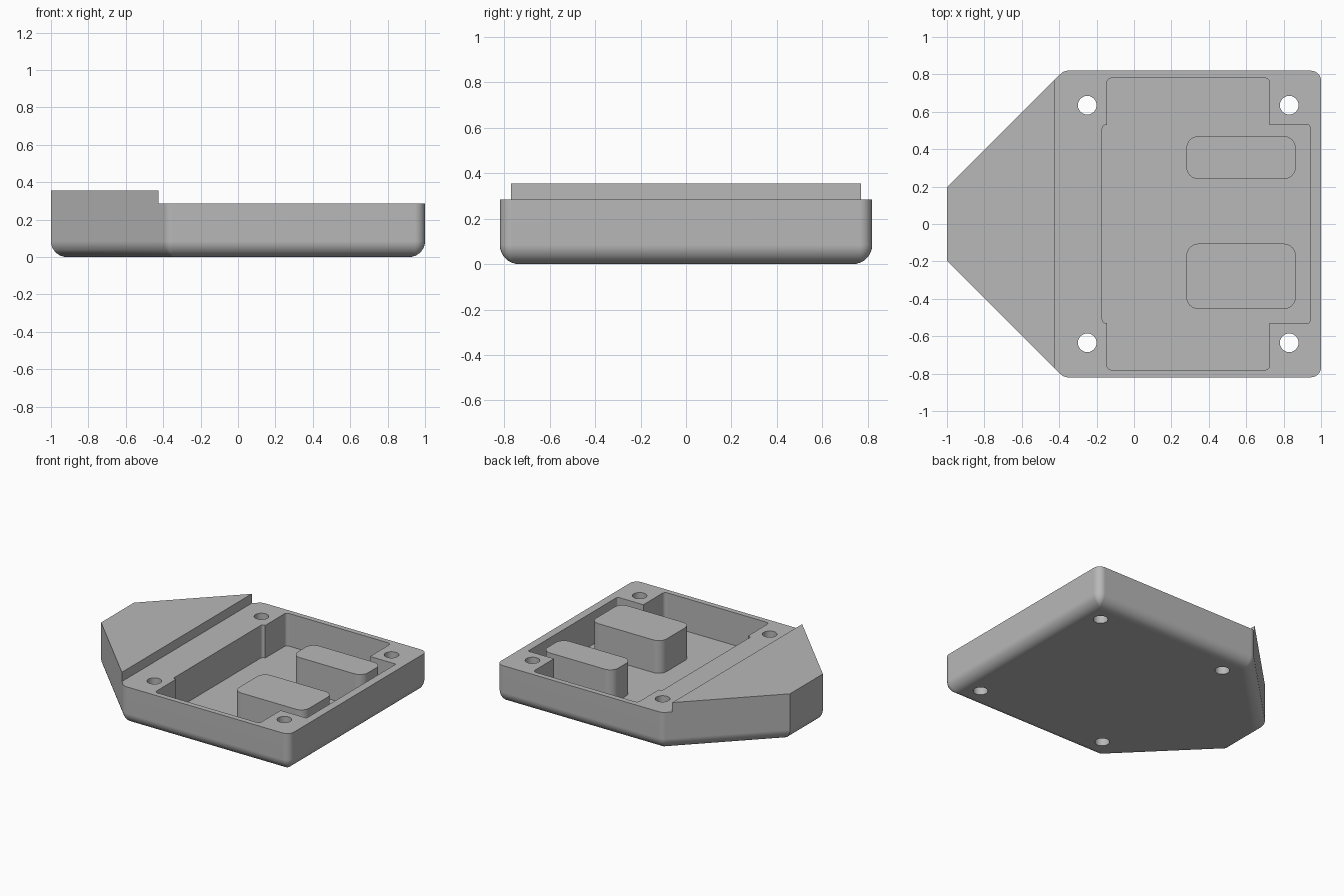
import bpy, bmesh, math
from mathutils import Vector

old = bpy.data.objects.get("Cube")
if old:
    bpy.data.objects.remove(old)

TOP, NOSE_TOP, FLOOR, FILLET = 0.285, 0.355, 0.04, 0.085

grey = bpy.data.materials.new("matte_grey")
grey.use_nodes = True
grey.diffuse_color = (0.48, 0.48, 0.48, 1)
grey.node_tree.nodes["Principled BSDF"].inputs["Base Color"].default_value = grey.diffuse_color


def mirrored(half):
    """Close a lower-half outline of (x, y, radius) by mirroring it in y."""
    return half + [(x, -y, r) for x, y, r in reversed(half)]


def rounded(corners, inset=0.0, steps=6):
    """Counter-clockwise outline, moved inward, with rounded corners."""
    result = []
    for i, (x, y, r) in enumerate(corners):
        p = Vector((x, y))
        a = (p - Vector(corners[i - 1][:2])).normalized()
        b = (Vector(corners[(i + 1) % len(corners)][:2]) - p).normalized()
        na, nb = Vector((-a.y, a.x)), Vector((-b.y, b.x))
        miter = (na + nb) / (1 + na.dot(nb))
        p = p + miter * inset
        if r == 0:
            result.append(p)
            continue
        r = max(r - inset, 0.01)
        centre = p + miter * r
        turn = a.angle_signed(b)
        start = math.atan2(-na.y, -na.x)
        for k in range(steps + 1):
            t = start - turn * k / steps
            result.append(centre + Vector((math.cos(t), math.sin(t))) * r)
    return result


def loft(name, layers):
    """Solid through a stack of (outline, z) rings with equal point counts."""
    bm = bmesh.new()
    rings = [[bm.verts.new((p.x, p.y, z)) for p in pts] for pts, z in layers]
    for low, high in zip(rings, rings[1:]):
        for i in range(len(low)):
            j = (i + 1) % len(low)
            bm.faces.new((low[i], low[j], high[j], high[i]))
    bm.faces.new(rings[0][::-1])
    bm.faces.new(rings[-1])
    bmesh.ops.recalc_face_normals(bm, faces=bm.faces[:])
    mesh = bpy.data.meshes.new(name)
    bm.to_mesh(mesh)
    bm.free()
    mesh.materials.append(grey)
    obj = bpy.data.objects.new(name, mesh)
    bpy.context.collection.objects.link(obj)
    return obj


def prism(name, corners, z0, z1):
    pts = rounded(corners)
    return loft(name, [(pts, z0), (pts, z1)])


def rectangle(x0, x1, y0, y1, r):
    return [(x0, y0, r), (x1, y0, r), (x1, y1, r), (x0, y1, r)]


def select_only(obj):
    bpy.ops.object.select_all(action='DESELECT')
    obj.select_set(True)
    bpy.context.view_layer.objects.active = obj


def cut(target, cutter):
    cutter.hide_render = True
    mod = target.modifiers.new("cut", 'BOOLEAN')
    mod.operation, mod.solver, mod.object = 'DIFFERENCE', 'EXACT', cutter
    select_only(target)
    bpy.ops.object.modifier_apply(modifier=mod.name)
    bpy.data.objects.remove(cutter)


def smooth(obj):
    select_only(obj)
    bpy.ops.object.shade_smooth_by_angle(angle=math.radians(30))
    mod = obj.modifiers.new("flat_faces", 'WEIGHTED_NORMAL')
    mod.keep_sharp = True


# Tray body with a tapered nose and a rounded bottom edge
outline = mirrored([(-1, -0.195, 0), (-0.375, -0.82, 0.06), (1, -0.82, 0.055)])
layers = []
for k in range(9):
    t = math.pi / 2 * k / 8
    layers.append((rounded(outline, FILLET * (1 - math.sin(t))), FILLET * (1 - math.cos(t))))
layers.append((rounded(outline), NOSE_TOP))
body = loft("tray_body", layers)

# Step down behind the raised nose
cut(body, prism("step_cutter", rectangle(-0.425, 1.2, -1, 1, 0), TOP, 0.6))

# Deep pocket, wider in the middle to leave corner posts
pocket = mirrored([(-0.17, -0.53, 0.02), (-0.145, -0.53, 0), (-0.145, -0.78, 0.025),
                   (0.725, -0.78, 0.025), (0.725, -0.53, 0), (0.94, -0.53, 0.01)])
cut(body, prism("pocket_cutter", pocket, FLOOR, 0.6))

# Screw holes through the corner posts
for x in (-0.25, 0.83):
    for y in (-0.635, 0.635):
        cut(body, prism("hole_cutter", rectangle(x - 0.05, x + 0.05, y - 0.05, y + 0.05, 0.05), -0.1, 0.6))
smooth(body)

# Two support blocks standing on the pocket floor
for name, y0, y1 in (("wide_support_block", -0.455, -0.105), ("narrow_support_block", 0.24, 0.47)):
    smooth(prism(name, rectangle(0.28, 0.865, y0, y1, 0.065), FLOOR - 0.02, TOP))
